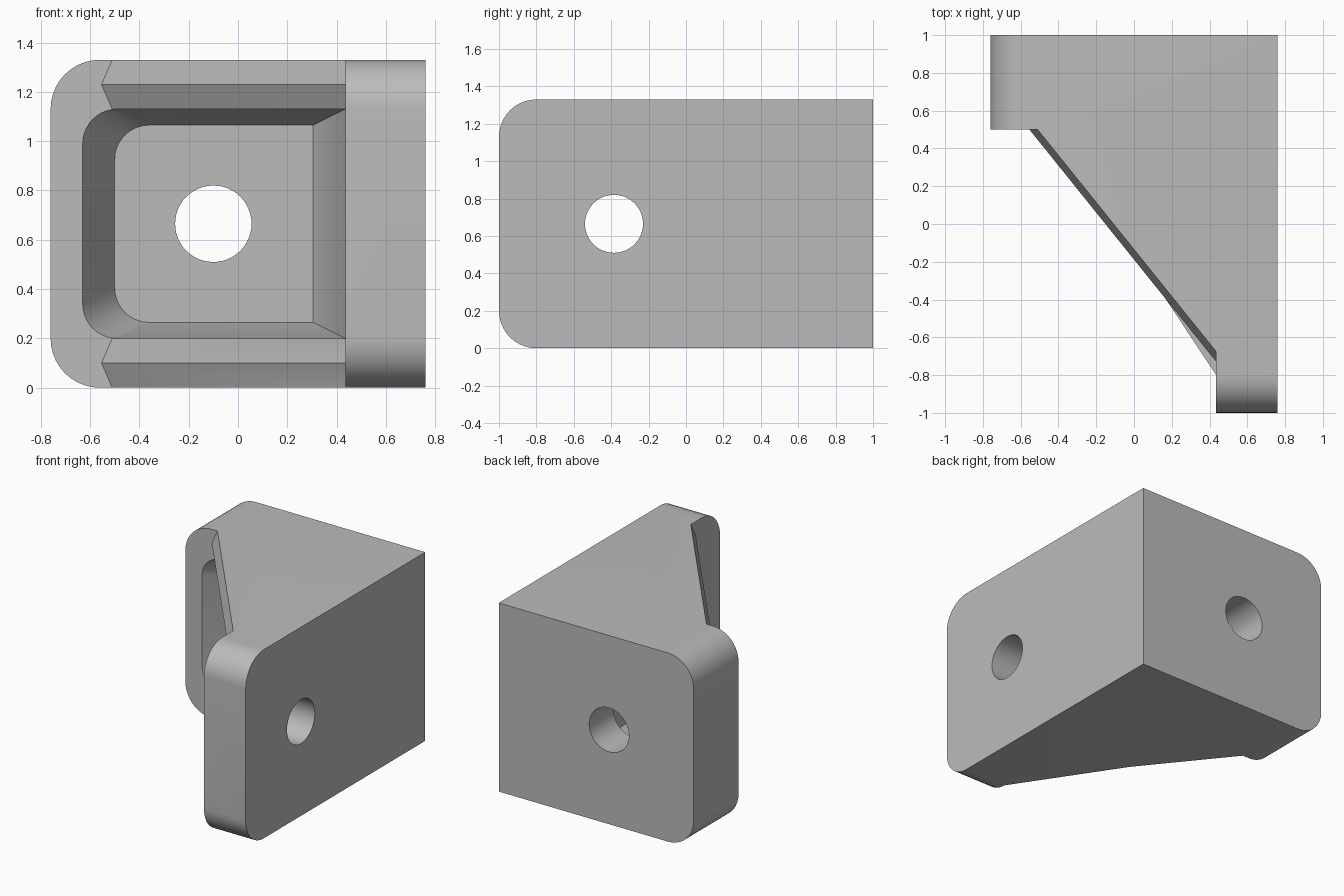
import bpy, bmesh, math
from mathutils import Vector

default = bpy.data.objects.get("Cube")
if default:
    bpy.data.objects.remove(default)

H = 1.33          # bracket height
MID = H / 2

grey = bpy.data.materials.new("bracket_grey")
grey.use_nodes = True
colour = (0.5, 0.5, 0.5, 1)
grey.diffuse_color = colour
grey.node_tree.nodes["Principled BSDF"].inputs["Base Color"].default_value = colour


def finish(name, bm):
    bmesh.ops.recalc_face_normals(bm, faces=bm.faces)
    mesh = bpy.data.meshes.new(name)
    bm.to_mesh(mesh)
    bm.free()
    mesh.materials.append(grey)
    obj = bpy.data.objects.new(name, mesh)
    bpy.context.collection.objects.link(obj)
    return obj


def loft(bm, rings):
    """Closed solid through matching rings of points."""
    loops = [[bm.verts.new(p) for p in ring] for ring in rings]
    for a, b in zip(loops, loops[1:]):
        for i in range(len(a)):
            j = (i + 1) % len(a)
            bm.faces.new((a[i], a[j], b[j], b[i]))
    bm.faces.new(loops[0])
    bm.faces.new(loops[-1])


def combine(target, tool, operation):
    mod = target.modifiers.new(tool.name, "BOOLEAN")
    mod.operation = operation
    mod.solver = "EXACT"
    mod.object = tool
    tool.hide_render = True
    bpy.context.view_layer.objects.active = target
    bpy.ops.object.modifier_apply(modifier=mod.name)
    bpy.data.objects.remove(tool)


# Bracket body: footprint raised to full height, outer plate corners rounded
footprint = [(-.76, 1), (-.76, .5), (-.51, .5), (.435, -.675),
             (.435, -1), (.76, -1), (.76, 1)]
bm = bmesh.new()
loft(bm, [[(x, y, z) for x, y in footprint] for z in (0, H)])
corners = [e for e in bm.edges
           if e.verts[0].co.z == e.verts[1].co.z
           and (all(abs(v.co.x + .76) < .001 for v in e.verts)
                or all(abs(v.co.y + 1) < .001 for v in e.verts))]
bmesh.ops.bevel(bm, geom=corners, offset=.2, segments=10, profile=.5, affect="EDGES")
bracket = finish("angle_bracket", bm)


# Space between the webs, tapering into a recess in the back plate
def pocket_ring(y, left, right, half, radius=.14, steps=10):
    pts = [(right, y, MID - half), (right, y, MID + half)]
    for side, start in ((1, 90), (-1, 180)):
        for i in range(steps + 1):
            a = math.radians(start + 90 * i / steps)
            pts.append((left + radius + radius * math.cos(a), y,
                        MID + side * (half - radius) + radius * math.sin(a)))
    return pts


bm = bmesh.new()
loft(bm, [pocket_ring(-1.2, -.63, .435, .465),
          pocket_ring(.5, -.63, .435, .465),
          pocket_ring(.73, -.5, .305, .4)])
combine(bracket, finish("pocket_cutter", bm), "DIFFERENCE")

# Peaked front edges of the two webs
start, end = Vector((-.51, .5, 0)), Vector((.435, -.675, 0))
along = (end - start).normalized()
inward = Vector((-along.y, along.x, 0))
for name, base in (("lower_web_edge", 0), ("upper_web_edge", H - .2)):
    section = [(0, 0), (-.034, .1), (0, .2), (.05, .1)]
    bm = bmesh.new()
    loft(bm, [[p + inward * d + Vector((0, 0, base + z)) for d, z in section]
              for p in (start - along * .06, end + along * .06)])
    combine(bracket, finish(name, bm), "UNION")


# Bolt holes through both plates
def bolt_hole(name, location, rotation):
    bpy.ops.mesh.primitive_cylinder_add(vertices=48, radius=.155, depth=1,
                                        location=location, rotation=rotation)
    tool = bpy.context.object
    tool.name = name
    tool.data.materials.append(grey)
    combine(bracket, tool, "DIFFERENCE")


bolt_hole("back_hole_cutter", (-.1, .9, MID), (math.pi / 2, 0, 0))
bolt_hole("side_hole_cutter", (.7, -.385, MID), (0, math.pi / 2, 0))

# Smooth curves, crisp edges
bpy.ops.object.select_all(action="DESELECT")
bracket.select_set(True)
bpy.context.view_layer.objects.active = bracket
bpy.ops.object.shade_smooth_by_angle(angle=math.radians(30))
